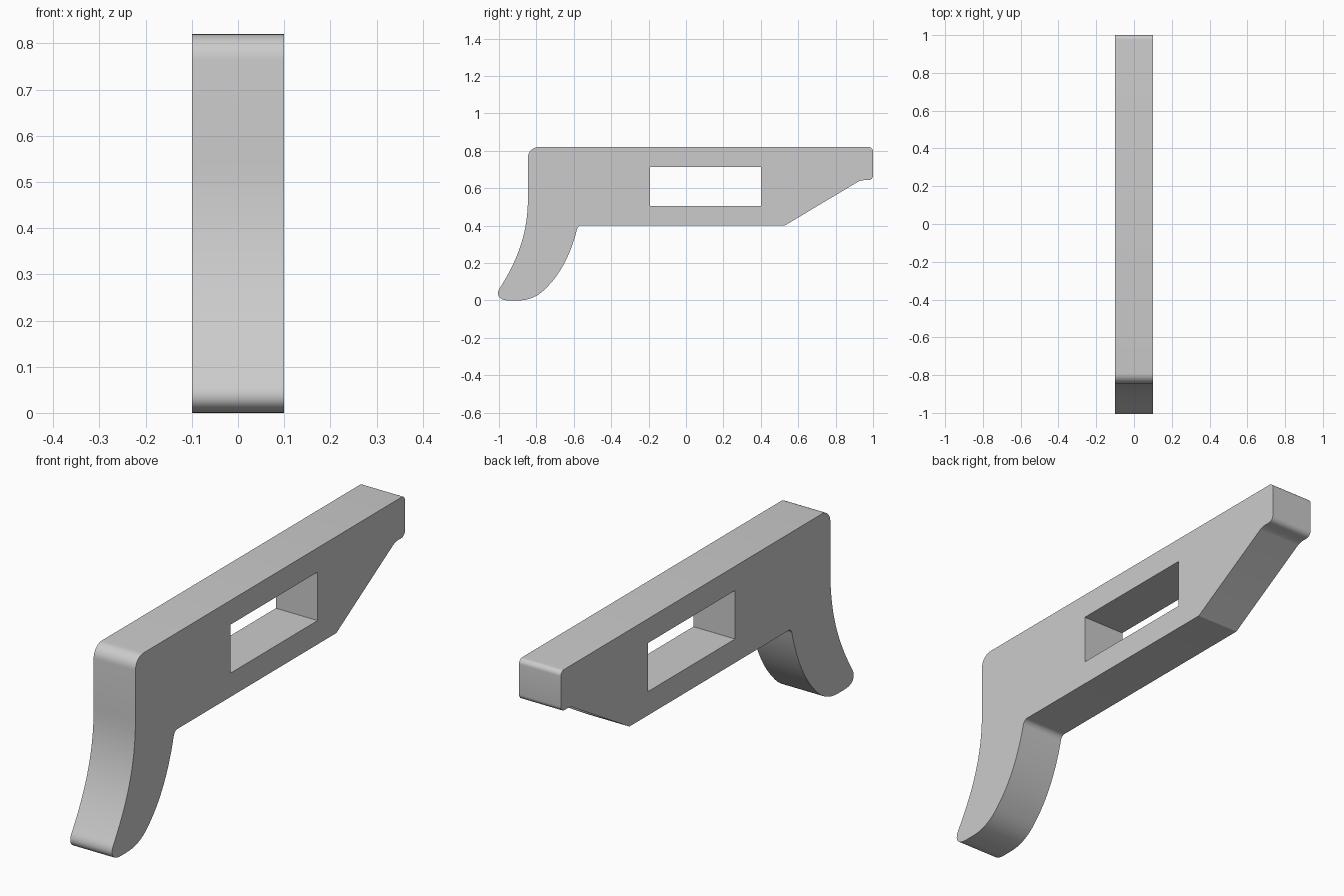
import bpy
import bmesh
from mathutils import Vector
from mathutils.geometry import interpolate_bezier

cube = bpy.data.objects.get("Cube")
if cube:
    bpy.data.objects.remove(cube, do_unlink=True)

HALF_WIDTH = 0.1

grey = bpy.data.materials.new("plain grey")
grey.use_nodes = True
colour = (0.6, 0.6, 0.6, 1.0)
grey.diffuse_color = colour
grey.node_tree.nodes["Principled BSDF"].inputs["Base Color"].default_value = colour


def curve(a, b, c, d, steps=12):
    """Points along a cubic curve in the side profile (y, z)."""
    pts = interpolate_bezier(*(Vector((*p, 0)) for p in (a, b, c, d)), steps + 1)
    return [(p.x, p.y) for p in pts]


def fillet(start, corner, end, steps=8):
    """Near-circular rounded corner."""
    s, c, e = Vector(start), Vector(corner), Vector(end)
    return curve(s, s.lerp(c, 0.55), e.lerp(c, 0.55), e, steps)


# Side profile, starting at the top front corner and going down the leg
outline = (
    fillet((-0.79, 0.82), (-0.845, 0.82), (-0.845, 0.765))
    + curve((-0.845, 0.55), (-0.845, 0.36), (-0.90, 0.22), (-0.99, 0.075), 20)
    + curve((-0.99, 0.075), (-1.02, 0.035), (-1.005, 0), (-0.945, 0))[1:]
    + curve((-0.90, 0), (-0.83, 0), (-0.78, 0.03), (-0.74, 0.075))
    + curve((-0.74, 0.075), (-0.66, 0.155), (-0.61, 0.27), (-0.583, 0.38), 16)[1:]
    + fillet((-0.583, 0.38), (-0.578, 0.402), (-0.56, 0.402))[1:]
    + [(0.53, 0.402)]
    + fillet((0.92, 0.635), (0.934, 0.643), (0.95, 0.643), 4)
    + fillet((0.975, 0.643), (1.0, 0.643), (1.0, 0.668))
    + fillet((1.0, 0.798), (1.0, 0.82), (0.978, 0.82))
)
window = [(-0.193, 0.505), (0.402, 0.505), (0.402, 0.715), (-0.193, 0.715)]

# Fill the profile around the window and give it thickness
bm = bmesh.new()
edges = []
for loop in (outline, window):
    verts = [bm.verts.new((-HALF_WIDTH, y, z)) for y, z in loop]
    edges += [bm.edges.new((v, verts[i - 1])) for i, v in enumerate(verts)]
bmesh.ops.triangle_fill(bm, edges=edges, use_beauty=True, normal=(-1, 0, 0))
side = bmesh.ops.extrude_face_region(bm, geom=bm.faces[:], use_keep_orig=True)
moved = [g for g in side["geom"] if isinstance(g, bmesh.types.BMVert)]
bmesh.ops.translate(bm, verts=moved, vec=(2 * HALF_WIDTH, 0, 0))
bmesh.ops.recalc_face_normals(bm, faces=bm.faces[:])

mesh = bpy.data.meshes.new("bracket_body")
bm.to_mesh(mesh)
bm.free()
mesh.materials.append(grey)

body = bpy.data.objects.new("bracket_body", mesh)
bpy.context.collection.objects.link(body)
bpy.context.view_layer.objects.active = body
body.select_set(True)
bpy.ops.object.shade_smooth_by_angle(angle=0.5)
